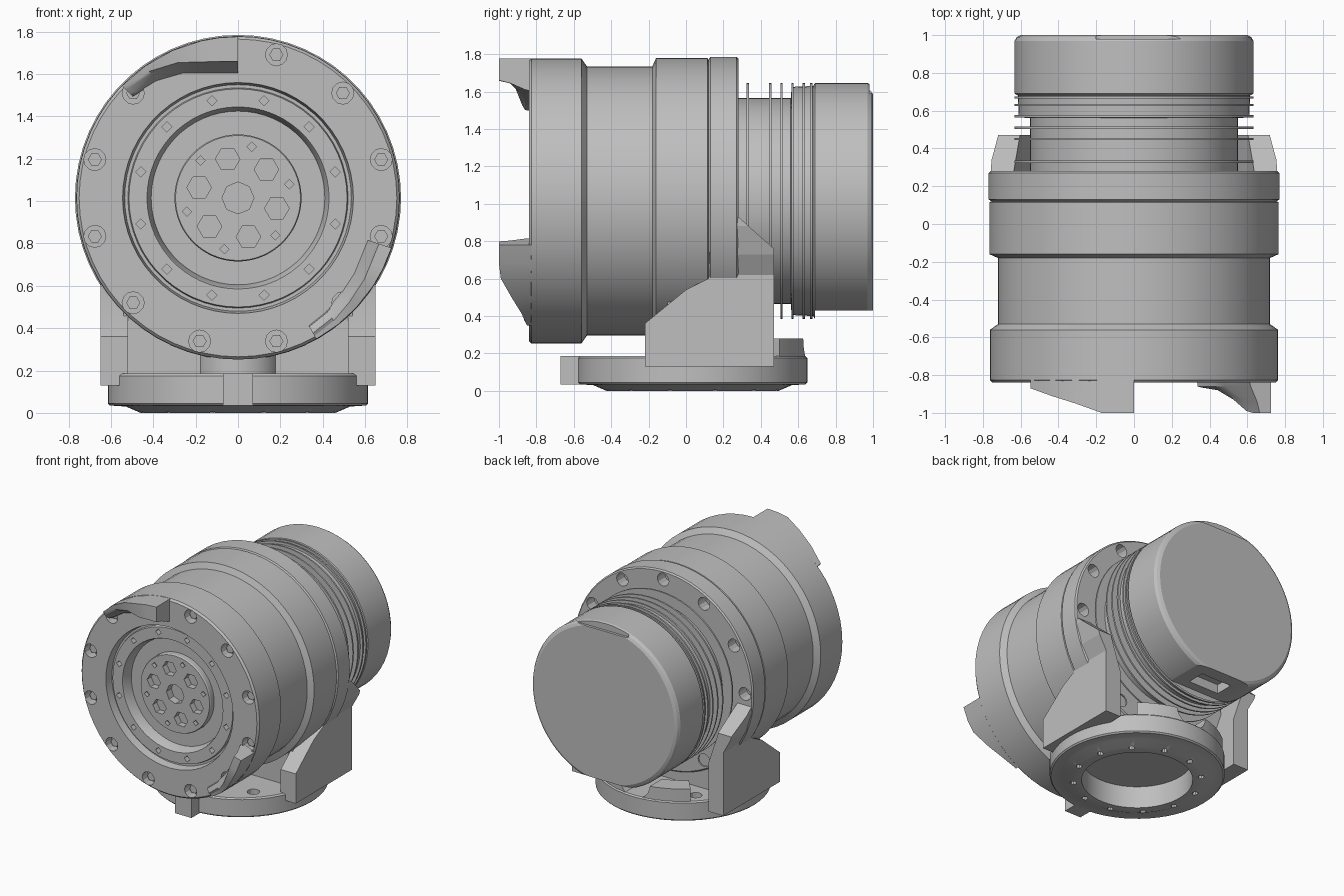
import bpy, bmesh
from math import sin, cos, radians, tau
from mathutils import Vector

cube = bpy.data.objects.get("Cube")
if cube:
    bpy.data.objects.remove(cube)

AXIS_Z = 1.015   # height of the horizontal drive axis
BASE_Y = 0.035   # centre of the mounting base
SEG = 60

grey = bpy.data.materials.new("machined_grey")
grey.use_nodes = True
grey.diffuse_color = (0.52, 0.52, 0.52, 1)
grey.node_tree.nodes["Principled BSDF"].inputs["Base Color"].default_value = (0.52, 0.52, 0.52, 1)


def loft(bm, sections, cyclic=False):
    """Join equal closed sections with quads, capping the ends if open."""
    rows = [[bm.verts.new(p) for p in s] for s in sections]
    n = len(rows[0])
    pairs = list(zip(rows, rows[1:])) + ([(rows[-1], rows[0])] if cyclic else [])
    for a, b in pairs:
        for i in range(n):
            j = (i + 1) % n
            bm.faces.new((a[i], a[j], b[j], b[i]))
    if not cyclic:
        bm.faces.new(rows[0])
        bm.faces.new(rows[-1])


def finish(name, bm, smooth=True):
    bmesh.ops.remove_doubles(bm, verts=bm.verts, dist=0.0001)
    bmesh.ops.dissolve_degenerate(bm, edges=bm.edges, dist=0.0001)
    bmesh.ops.recalc_face_normals(bm, faces=bm.faces)
    mesh = bpy.data.meshes.new(name)
    bm.to_mesh(mesh)
    bm.free()
    mesh.materials.append(grey)
    ob = bpy.data.objects.new(name, mesh)
    bpy.context.collection.objects.link(ob)
    if smooth:
        shade(ob)
    return ob


def select(ob):
    bpy.ops.object.select_all(action='DESELECT')
    ob.select_set(True)
    bpy.context.view_layer.objects.active = ob


def shade(ob):
    select(ob)
    bpy.ops.object.shade_smooth_by_angle(angle=radians(25))


def boolean(ob, bm, operation='DIFFERENCE'):
    cutter = finish("cutter", bm, False)
    cutter.hide_render = True
    mod = ob.modifiers.new("cut", 'BOOLEAN')
    mod.operation, mod.object, mod.solver = operation, cutter, 'EXACT'
    select(ob)
    bpy.ops.object.modifier_apply(modifier=mod.name)
    bpy.data.objects.remove(cutter)
    shade(ob)


def polar(y, r, a):
    return Vector((r * cos(a), y, AXIS_Z + r * sin(a)))


def upright(r, z, a):
    return Vector((r * cos(a), BASE_Y + r * sin(a), z))


def turned(bm, profile, place=polar):
    """Closed profile turned about the drive axis, or the base axis with upright."""
    loft(bm, [[place(u, v, tau * k / SEG) for u, v in profile] for k in range(SEG)], True)


def rod(bm, start, end, r, sides):
    start, end = Vector(start), Vector(end)
    turn = (end - start).to_track_quat('Z', 'Y')
    ring = [turn @ Vector((r * cos(tau * k / sides), r * sin(tau * k / sides), 0)) for k in range(sides)]
    loft(bm, [[start + p for p in ring], [end + p for p in ring]])


def bolt_circle(bm, y0, y1, circle, r, sides, count, first):
    for k in range(count):
        a = radians(first) + tau * k / count
        rod(bm, polar(y0, circle, a), polar(y1, circle, a), r, sides)


def box(bm, x0, x1, y0, y1, z0, z1):
    loft(bm, [[(x0, y0, z), (x1, y0, z), (x1, y1, z), (x0, y1, z)] for z in (z0, z1)])


# Gear housing with stepped front recess and rear flange
bm = bmesh.new()
turned(bm, [(-.77, 0), (-.77, .295), (-.76, .30), (-.72, .30), (-.72, .41), (-.79, .425), (-.80, .43),
            (-.80, .515), (-.78, .52), (-.78, .535), (-.84, .545), (-.84, .75), (-.825, .763),
            (-.56, .763), (-.53, .72), (-.18, .72), (-.16, .765), (.115, .765), (.12, .755),
            (.13, .77), (.27, .77), (.28, .76), (.28, 0)])
housing = finish("gear_housing", bm)
bm = bmesh.new()
bolt_circle(bm, -.9, -.77, .70, .052, 12, 12, 15)     # front bolt pockets
bolt_circle(bm, .19, .4, .70, .05, 12, 12, 0)         # rear flange holes
bolt_circle(bm, -.9, -.76, .475, .024, 4, 12, 15)     # inner ring holes
bolt_circle(bm, -.9, -.72, .19, .058, 6, 6, 45)       # output plate holes
bolt_circle(bm, -.9, -.74, .25, .022, 4, 6, 15)
rod(bm, polar(-.9, 0, 0), polar(-.71, 0, 0), .075, 8)
boolean(housing, bm)

# Front bolts seated in the pockets
bm = bmesh.new()
bolt_circle(bm, -.76, -.805, .70, .033, 6, 12, 15)
finish("front_bolts", bm, False)


# Tapering guard lugs on the front rim: (angle, front y, inner radius)
def lug(name, stations):
    bm = bmesh.new()
    sections = []
    for deg, y, inner in stations:
        mid = (y - .84) / 2
        pts = [(-.82, .762), (y, .762), (y, inner), (mid - .02, inner - .015),
               (-.86, inner - .05), (-.82, inner - .06)]
        sections.append([polar(py, r, radians(deg)) for py, r in pts])
    loft(bm, sections)
    finish(name, bm)


lug("upper_lug", [(90, -1, .645), (97, -1, .65), (103, -1, .66), (114, -.95, .70),
                  (125, -.91, .73), (136, -.87, .75)])
lug("lower_lug", [(-18, -1, .70), (-26, -1, .70), (-33, -.99, .71), (-43, -.93, .72),
                  (-52, -.88, .735), (-61, -.85, .745)])

# Motor neck and end cap
bm = bmesh.new()
turned(bm, [(.25, 0), (.25, .55), (.56, .55), (.565, .61), (.68, .615), (.69, .632),
            (.97, .632), (.99, .62), (1.0, .60), (1.0, 0)])
motor = finish("motor", bm)
bm = bmesh.new()
box(bm, -.8, .8, .69, 1.1, .2, .43)            # flat underside
boolean(motor, bm)
bm = bmesh.new()
box(bm, -.13, .13, .76, .90, .3, .50)          # connector slot
box(bm, -.2, .36, .98, 1.1, 1.59, 1.8)         # rear top notch
boolean(motor, bm)

# Cooling fins
bm = bmesh.new()
for y in (.33, .45, .51, .57, .63, .67):
    turned(bm, [(y - .006, .5), (y - .006, .632), (y + .006, .632), (y + .006, .5)])
finish("cooling_fins", bm)

# Side brackets: side outline intersected with a flared front outline
side = [(-.22, .13), (.47, .13), (.47, .76), (.28, .93), (.13, .93), (.12, .60), (.0, .54), (-.22, .36)]
flare = [(.52, 0), (.65, 0), (.65, .62), (.71, .73), (.755, .88), (.76, 1), (.65, 1), (.60, .74), (.52, .5)]
for name, s in (("left_bracket", 1), ("right_bracket", -1)):
    bm = bmesh.new()
    loft(bm, [[(s * x, y, z) for y, z in side] for x in (.4, .9)])
    bracket = finish(name, bm)
    bm = bmesh.new()
    loft(bm, [[(s * x, y, z) for x, z in flare] for y in (-.5, .8)])
    boolean(bracket, bm, 'INTERSECT')

# Cradle joining the housing to the base
bm = bmesh.new()
box(bm, -.54, .54, -.10, .27, .175, .50)
finish("cradle", bm, False)
bm = bmesh.new()
rod(bm, (0, -.01, .175), (0, -.01, .30), .2, 24)
finish("cradle_boss", bm)

# Round mounting base with hollow underside
bm = bmesh.new()
turned(bm, [(0, .17), (.39, .17), (.39, 0), (.46, 0), (.53, .03), (.605, .035),
            (.615, .045), (.615, .175), (.605, .185), (0, .185)], upright)
base = finish("mounting_base", bm)
bm = bmesh.new()
for k in range(12):
    a = tau * (k + .5) / 12
    rod(bm, upright(.45, -.1, a), upright(.45, .10, a), .022, 8)
    rod(bm, upright(.51, .12, a), upright(.51, .3, a), .045, 12)
boolean(base, bm)

# Front locating tab
bm = bmesh.new()
box(bm, -.07, .07, -.67, -.54, .035, .185)
finish("front_tab", bm, False)

# Raised rear lip with a round cable notch
bm = bmesh.new()
arc = [radians(50 + 8 * k) for k in range(11)]
loft(bm, [[upright(r, z, a) for r, z in ((.46, .04), (.607, .04), (.607, .28), (.46, .28))] for a in arc])
lip = finish("rear_lip", bm)
bm = bmesh.new()
rod(bm, (0, .3, .29), (0, .9, .29), .13, 24)
boolean(lip, bm)
